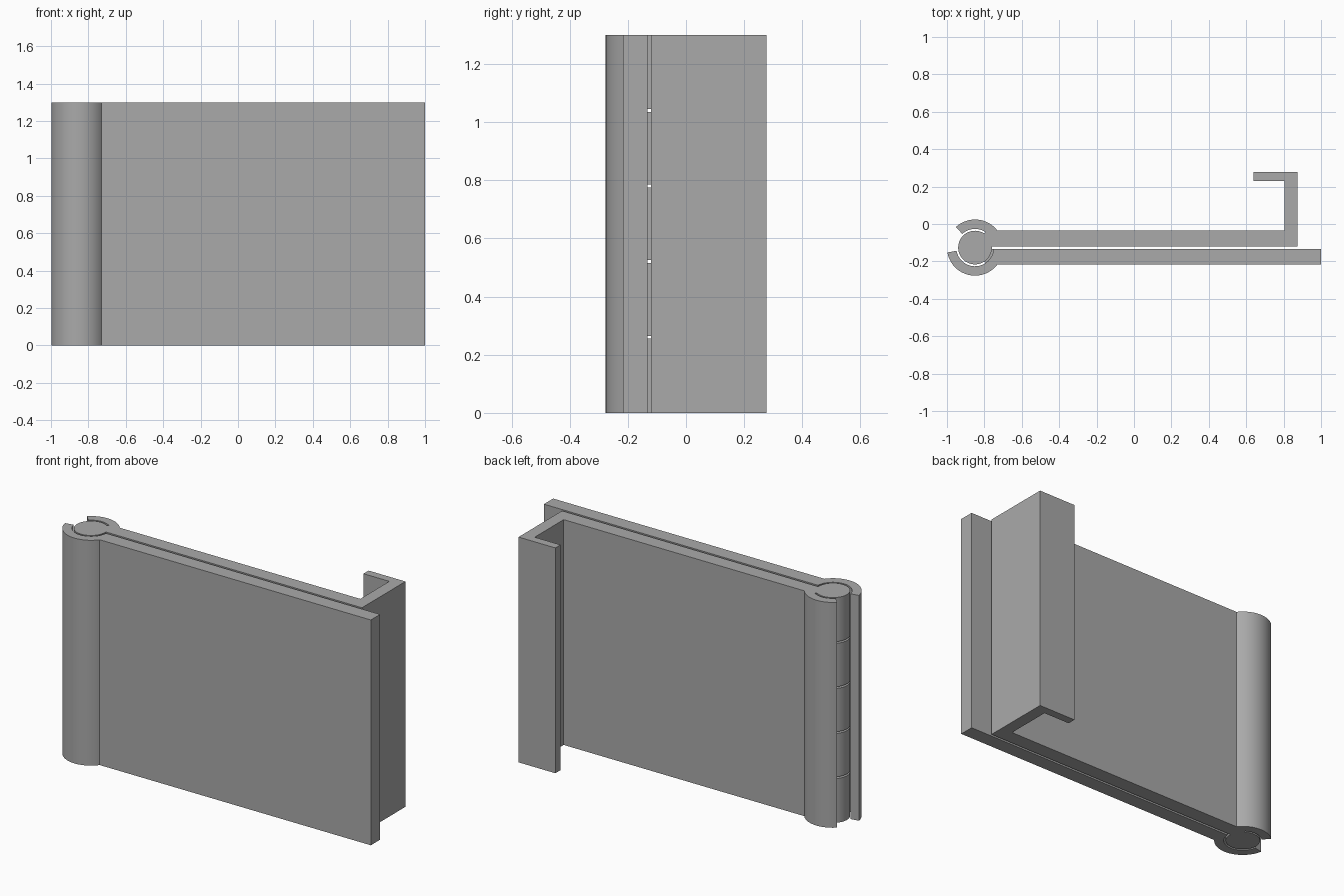
import bpy, bmesh, math

if "Cube" in bpy.data.objects:
    bpy.data.objects.remove(bpy.data.objects["Cube"])

CX, CY = -0.85, -0.126            # hinge axis
R_OUT, R_IN, R_PIN = 0.15, 0.10, 0.09
GAP, FACE = 0.0065, 0.091         # leaf faces measured from the axis plane
H, KNUCKLES, SLIT = 1.30, 5, 0.01

grey = bpy.data.materials.new("plain grey")
grey.diffuse_color = (0.4, 0.4, 0.4, 1)
grey.use_nodes = True
grey.node_tree.nodes["Principled BSDF"].inputs["Base Color"].default_value = grey.diffuse_color


def arc(r, a0, a1, n=32):
    """Points around the hinge axis, angles in degrees."""
    return [(r * math.cos(math.radians(a0 + (a1 - a0) * i / n)),
             r * math.sin(math.radians(a0 + (a1 - a0) * i / n))) for i in range(n + 1)]


def prism(name, pts, z0, z1, side=1):
    """Extrude an outline given around the hinge axis; side=-1 flips it to the front."""
    bm = bmesh.new()
    face = bm.faces.new([bm.verts.new((CX + x, CY + side * y, z0)) for x, y in pts])
    top = bmesh.ops.extrude_face_region(bm, geom=[face])
    bmesh.ops.translate(bm, vec=(0, 0, z1 - z0),
                        verts=[g for g in top["geom"] if isinstance(g, bmesh.types.BMVert)])
    bmesh.ops.recalc_face_normals(bm, faces=bm.faces)
    me = bpy.data.meshes.new(name)
    bm.to_mesh(me)
    bm.free()
    me.materials.append(grey)
    ob = bpy.data.objects.new(name, me)
    bpy.context.collection.objects.link(ob)
    return ob


def deg(y, r):
    return math.degrees(math.asin(y / r))


def jaw(tip):
    """Curved jaw: inner arc from the leaf to the tip, then back along the outer arc."""
    return arc(R_OUT, deg(FACE, R_OUT), tip)+ arc(R_IN, tip, deg(GAP, R_IN))


# back leaf with its hooked end
hook = [(1.725, GAP), (1.725, 0.403), (1.49, 0.403), (1.49, 0.356), (1.655, 0.356), (1.655, FACE)]
back_leaf = prism("back_leaf", jaw(133) + hook, 0, H)

# plain front leaf
front_leaf = prism("front_leaf", jaw(170) + [(1.85, GAP), (1.85, FACE)], 0, H, -1)

# pin knuckles, joined in turn to the back and the front leaf by a neck
knuckle = arc(R_PIN, 56, 360 + deg(GAP, R_PIN), 56) + arc(0.12, deg(GAP, 0.12), 56, 10)
step = H / KNUCKLES
for i in range(KNUCKLES):
    z0 = i * step + (SLIT / 2 if i else 0)
    z1 = (i + 1) * step - (SLIT / 2 if i < KNUCKLES - 1 else 0)
    leaf, side = (back_leaf, 1) if i % 2 == 0 else (front_leaf, -1)
    part = prism("knuckle_cutter_%d" % i, knuckle, z0, z1, side)
    part.hide_render = True
    mod = leaf.modifiers.new("join knuckle", 'BOOLEAN')
    mod.operation, mod.solver, mod.object = 'UNION', 'EXACT', part

# apply the joins, drop the helpers, smooth the round parts
for leaf in (back_leaf, front_leaf):
    bpy.ops.object.select_all(action='DESELECT')
    leaf.select_set(True)
    bpy.context.view_layer.objects.active = leaf
    for mod in list(leaf.modifiers):
        helper = mod.object
        bpy.ops.object.modifier_apply(modifier=mod.name)
        bpy.data.objects.remove(helper)
    bpy.ops.object.shade_smooth_by_angle(angle=math.radians(25))
